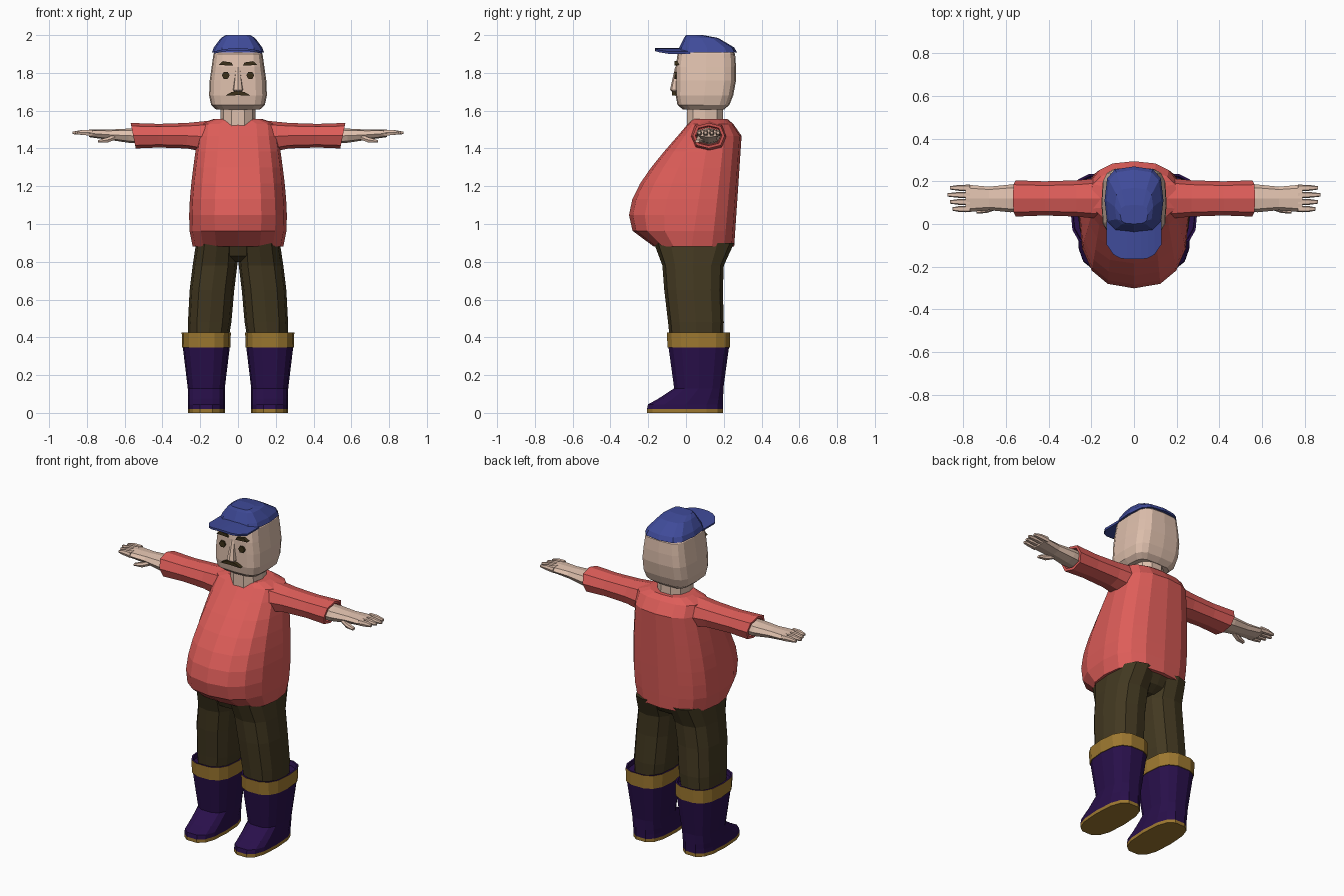
import bpy, bmesh, math

cube = bpy.data.objects.get("Cube")
if cube:
    bpy.data.objects.remove(cube, do_unlink=True)


def material(name, red, green, blue):
    made = bpy.data.materials.new(name)
    made.use_nodes = True
    colour = (red, green, blue, 1)
    made.diffuse_color = colour
    made.node_tree.nodes["Principled BSDF"].inputs["Base Color"].default_value = colour
    return made


skin = material("skin", .74, .53, .42)
shirt_red = material("shirt_red", .73, .11, .1)
cap_blue = material("cap_blue", .05, .07, .32)
olive = material("trouser_olive", .055, .04, .015)
gold = material("trim_gold", .34, .19, .03)
purple = material("boot_purple", .022, .005, .07)
brown = material("hair_brown", .045, .03, .01)


def finish(name, bm, materials, mirror=False, rule=None):
    bmesh.ops.recalc_face_normals(bm, faces=bm.faces)
    if rule:
        for face in bm.faces:
            face.material_index = rule(face.calc_center_median().z)
    mesh = bpy.data.meshes.new(name)
    bm.to_mesh(mesh)
    bm.free()
    for item in materials:
        mesh.materials.append(item)
    made = bpy.data.objects.new(name, mesh)
    bpy.context.collection.objects.link(made)
    if mirror:
        made.modifiers.new("mirror", 'MIRROR').use_mirror_merge = False
    return made


def ring(at, half, low, high, centre=0, widest=None, lean=0):
    """Cross-section at a position: half width about a centre, and low to high extent."""
    middle = (low + high) / 2 if widest is None else widest
    return at, half, low, high, centre, middle, lean


def loft(name, materials, rings, sides=12, power=3, along_x=False, **options):
    """Skin a row of rounded-box rings, upright or along x, and close both ends."""
    bm = bmesh.new()
    loops = []
    for at, half, low, high, centre, middle, lean in rings:
        loop = []
        for i in range(sides):
            angle = math.tau * i / sides
            c, s = math.cos(angle), math.sin(angle)
            across = centre + half * math.copysign(abs(c) ** (2 / power), c)
            reach = high - middle if s > 0 else low - middle
            offset = reach * abs(s) ** (2 / power)
            place, depth = at + lean * offset, middle + offset
            loop.append(bm.verts.new((place, across, depth) if along_x
                                     else (across, depth, place)))
        loops.append(loop)
    for lower, upper in zip(loops, loops[1:]):
        for i in range(sides):
            bm.faces.new((lower[i - 1], lower[i], upper[i], upper[i - 1]))
    bm.faces.new(loops[0])
    bm.faces.new(loops[-1])
    return finish(name, bm, materials, **options)


def plate(name, outline, front, back):
    """Extrude an outline in the front plane and mirror it to the other side."""
    bm = bmesh.new()
    face = bm.faces.new([bm.verts.new((x, front, z)) for x, z in outline])
    for part in bmesh.ops.extrude_face_region(bm, geom=[face])["geom"]:
        if isinstance(part, bmesh.types.BMVert):
            part.co.y = back
    return finish(name, bm, [brown], mirror=True)


# Shirt: a belly bulge swells low on the front and fades towards the chest
body = []
for step in range(8):
    t = step / 8
    bulge = math.sin(math.pi * t ** .65)
    body.append(ring(at=.88 + .67 * t, half=.24 - .04 * t + .03 * bulge,
                     low=-.17 + .2 * t - .19 * bulge, high=.255 + .045 * t,
                     widest=.03 + .1 * t))
body.append(ring(at=1.53, half=.205, low=.01, high=.25))
body.append(ring(at=1.555, half=.13, low=.03, high=.22))
loft("shirt_body", [shirt_red], body, sides=16, power=2.6)

# Sleeves: flared, slanted opening, hollow at the wrist
arm_y = .12
loft("sleeves", [shirt_red], [
    ring(at=.12, half=.1, low=1.37, high=1.55, centre=arm_y),
    ring(at=.27, half=.085, low=1.4, high=1.535, centre=arm_y),
    ring(at=.42, half=.08, low=1.405, high=1.53, centre=arm_y),
    ring(at=.555, half=.085, low=1.4, high=1.535, centre=arm_y, lean=.2),
    ring(at=.555, half=.07, low=1.415, high=1.52, centre=arm_y, lean=.2),
    ring(at=.48, half=.065, low=1.42, high=1.515, centre=arm_y),
], sides=8, power=2.5, along_x=True, mirror=True)

# Forearms widen into flat palms
loft("forearms_and_palms", [skin], [
    ring(at=.45, half=.06, low=1.42, high=1.51, centre=arm_y),
    ring(at=.58, half=.065, low=1.43, high=1.505, centre=arm_y),
    ring(at=.68, half=.055, low=1.445, high=1.5, centre=arm_y),
    ring(at=.79, half=.065, low=1.46, high=1.5, centre=arm_y),
], sides=8, power=2.5, along_x=True, mirror=True)

# Four tapering fingers, the middle ones longest, and a hanging thumb
for index in range(4):
    finger_y = arm_y + (index - 1.5) * .033
    tip = .875 - .012 * abs(index - 2)
    loft(f"finger_{index + 1}", [skin], [
        ring(at=.77, half=.015, low=1.465, high=1.5, centre=finger_y),
        ring(at=.82, half=.014, low=1.47, high=1.5, centre=finger_y),
        ring(at=tip, half=.008, low=1.475, high=1.49, centre=finger_y),
    ], sides=6, along_x=True, mirror=True)
loft("thumbs", [skin], [
    ring(at=.65, half=.02, low=1.445, high=1.475, centre=.085),
    ring(at=.69, half=.018, low=1.43, high=1.46, centre=.07),
    ring(at=.74, half=.012, low=1.43, high=1.445, centre=.06),
], sides=6, along_x=True, mirror=True)

# Neck and boxy head
loft("neck", [skin], [
    ring(at=1.5, half=.095, low=0, high=.2),
    ring(at=1.66, half=.09, low=0, high=.2),
], sides=10, power=2.3)
loft("head", [skin], [
    ring(at=1.605, half=.115, low=-.015, high=.2),
    ring(at=1.63, half=.142, low=-.045, high=.23),
    ring(at=1.68, half=.153, low=-.055, high=.25),
    ring(at=1.76, half=.15, low=-.055, high=.265),
    ring(at=1.83, half=.14, low=-.055, high=.265),
    ring(at=1.9, half=.13, low=-.045, high=.26),
    ring(at=1.94, half=.1, low=0, high=.22),
], sides=16, power=4)
loft("nose", [skin], [
    ring(at=1.695, half=.018, low=-.07, high=0),
    ring(at=1.71, half=.028, low=-.085, high=0),
    ring(at=1.83, half=.012, low=-.058, high=0),
], sides=8)

# Thin plates for eyes, brows and moustache
hexagon = [math.tau * corner / 6 for corner in range(6)]
plate("eyes", [(.065 + .021 * math.cos(a), 1.787 + .021 * math.sin(a)) for a in hexagon],
      front=-.061, back=-.04)
plate("eyebrows", [(.025, 1.838), (.035, 1.855), (.08, 1.862), (.103, 1.842)],
      front=-.062, back=-.035)
plate("moustache", [(0, 1.705), (.035, 1.698), (.067, 1.68), (0, 1.682)],
      front=-.075, back=-.045)

# Cap crown, sloping down to the back
loft("cap_crown", [cap_blue], [
    ring(at=1.908, half=.138, low=-.048, high=.27),
    ring(at=1.935, half=.128, low=-.035, high=.255),
    ring(at=1.985, half=.09, low=-.01, high=.17),
    ring(at=2, half=.065, low=0, high=.09),
], power=3.2)

# Cap brim: a sheet arched across and rounded at the front corners
bm = bmesh.new()
rows = []
for step in range(-4, 5):
    u = step / 4
    tip = -.165 + .07 * u ** 4
    rows.append([bm.verts.new((.128 * u, y, 1.925 - .018 * u * u)) for y in (tip, .02)])
for left, right in zip(rows, rows[1:]):
    bm.faces.new(left + right[::-1])
brim = finish("cap_brim", bm, [cap_blue])
thickness = brim.modifiers.new("thickness", 'SOLIDIFY')
thickness.thickness = .012
thickness.offset = 0

# Trousers: hips joining two legs that spread towards the knees
loft("trouser_hips", [olive], [
    ring(at=.8, half=.12, low=-.06, high=.15),
    ring(at=.83, half=.215, low=-.12, high=.2),
    ring(at=.9, half=.225, low=-.15, high=.245),
], sides=16)
loft("trouser_legs", [olive], [
    ring(at=.38, half=.105, low=-.085, high=.195, centre=.157),
    ring(at=.48, half=.115, low=-.095, high=.2, centre=.15),
    ring(at=.65, half=.118, low=-.115, high=.195, centre=.138),
    ring(at=.78, half=.118, low=-.125, high=.2, centre=.122),
    ring(at=.9, half=.111, low=-.17, high=.255, centre=.111),
], power=2.6, mirror=True)

# Boots: gold sole and cuff by height, open purple top
sole, cuff, rim = .02, .345, .425
foot_x = .168


def boot_colour(z):
    return int(z < sole or cuff - .001 < z < .4)


loft("boots", [purple, gold], [
    ring(at=0, half=.098, low=-.21, high=.2, centre=foot_x),
    ring(at=sole, half=.098, low=-.21, high=.2, centre=foot_x),
    ring(at=.045, half=.098, low=-.205, high=.2, centre=foot_x),
    ring(at=.075, half=.098, low=-.15, high=.2, centre=foot_x),
    ring(at=.13, half=.098, low=-.065, high=.2, centre=foot_x),
    ring(at=cuff, half=.124, low=-.095, high=.23, centre=foot_x),
    ring(at=cuff, half=.128, low=-.1, high=.235, centre=foot_x),
    ring(at=rim, half=.13, low=-.105, high=.237, centre=foot_x),
    ring(at=rim, half=.12, low=-.095, high=.227, centre=foot_x),
    ring(at=.4, half=.118, low=-.09, high=.22, centre=foot_x),
], sides=14, power=2.8, mirror=True, rule=boot_colour)
